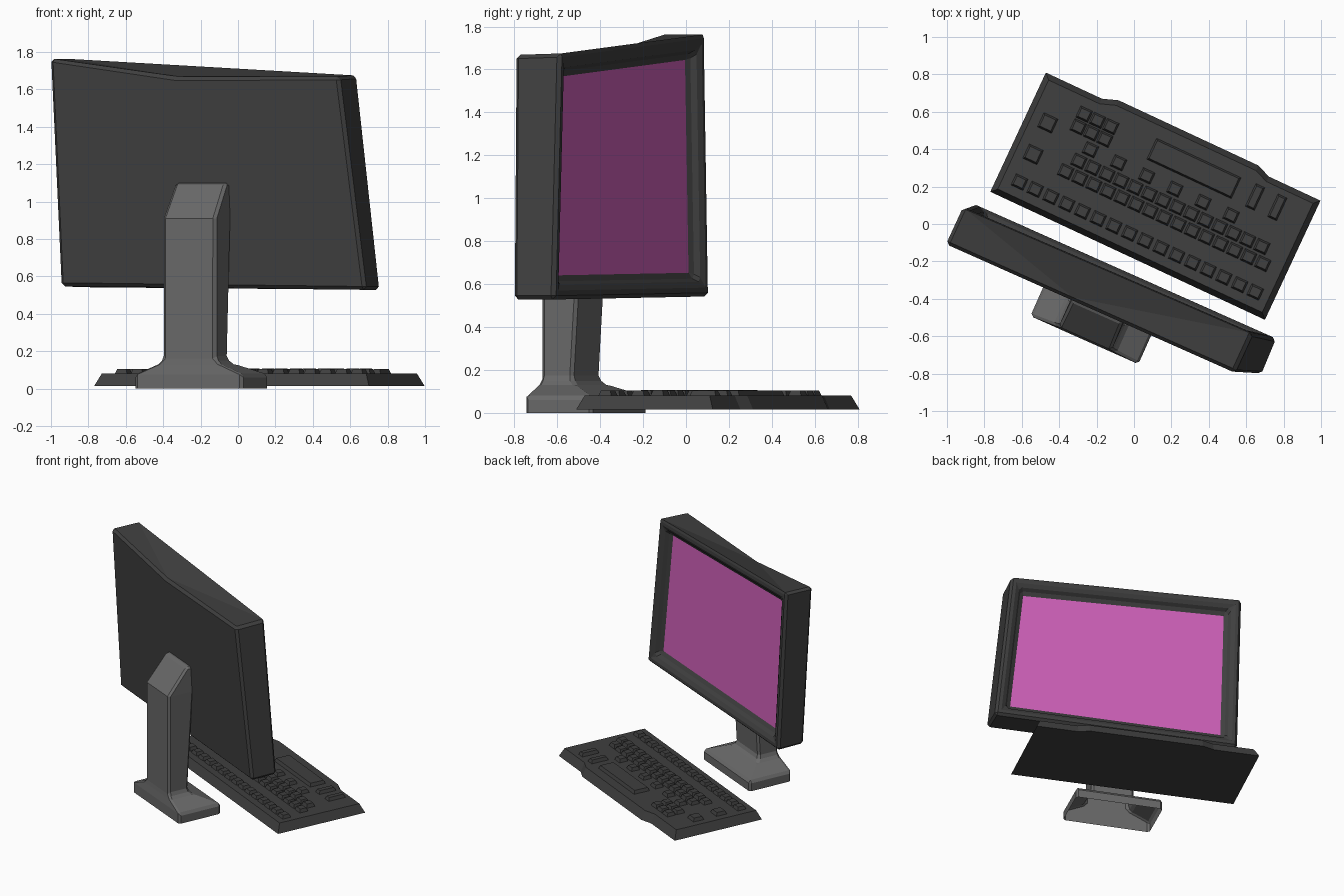
import bpy, bmesh, math

if "Cube" in bpy.data.objects:
    bpy.data.objects.remove(bpy.data.objects["Cube"])


def material(name, rgb):
    m = bpy.data.materials.new(name)
    m.diffuse_color = (*rgb, 1)
    m.use_nodes = True
    m.node_tree.nodes["Principled BSDF"].inputs["Base Color"].default_value = m.diffuse_color
    return m


CHARCOAL = material("charcoal plastic", (0.05, 0.05, 0.05))
GREY = material("stand grey", (0.14, 0.14, 0.14))
MAGENTA = material("magenta screen", (0.64, 0.12, 0.5))


def finish(bm, name, mats, loc, angle, bevel=0, limit=30):
    me = bpy.data.meshes.new(name)
    bm.normal_update()
    bm.to_mesh(me)
    bm.free()
    ob = bpy.data.objects.new(name, me)
    bpy.context.collection.objects.link(ob)
    for m in mats:
        me.materials.append(m)
    ob.location = loc
    ob.rotation_euler.z = math.radians(angle)
    if bevel:
        b = ob.modifiers.new("bevel", 'BEVEL')
        b.width, b.segments, b.material = bevel, 1, 0
        b.limit_method, b.angle_limit = 'ANGLE', math.radians(limit)
    return ob


def loft(bm, rings, bottom=True):
    """Join equal-length rings of points from bottom to top."""
    rs = [[bm.verts.new(p) for p in r] for r in rings]
    n = len(rs[0])
    for a, b in zip(rs, rs[1:]):
        for i in range(n):
            j = (i + 1) % n
            bm.faces.new((a[i], a[j], b[j], b[i]))
    bm.faces.new(rs[-1])
    if bottom:
        bm.faces.new(rs[0][::-1])


def rect(u0, u1, v0, v1, z):
    return [(u0, v0, z), (u1, v0, z), (u1, v1, z), (u0, v1, z)]


# Monitor: slightly crooked box, the rear top edge dips in the middle
bm = bmesh.new()
V = lambda *p: bm.verts.new(p)
blt, brt, mid = V(-.875, -.508, 1.765), V(.817, -.508, 1.668), V(-.137, -.508, 1.665)
blb, brb = V(-.835, -.46, .548), V(.95, -.458, .528)
flt, frt = V(-.872, -.29, 1.765), V(.82, -.275, 1.675)
flb, frb = V(-.83, -.25, .542), V(.945, -.25, .528)
front = bm.faces.new((frb, flb, flt, frt))
for f in ((blb, brb, brt, mid, blt), (flb, blb, blt, flt), (brb, frb, frt, brt),
          (blb, flb, frb, brb), (blt, mid, flt), (mid, frt, flt), (mid, brt, frt)):
    bm.faces.new(f)
bmesh.ops.recalc_face_normals(bm, faces=bm.faces)
bm.normal_update()
# bezel, then recessed screen
bmesh.ops.inset_region(bm, faces=[front], thickness=.06, depth=0, use_even_offset=True)
bm.normal_update()
bmesh.ops.inset_region(bm, faces=[front], thickness=.035, depth=-.055, use_even_offset=True)
front.material_index = 1
finish(bm, "monitor", [CHARCOAL, MAGENTA], (0, 0, 0), -24, .018, 35)

# Stand: flared hollow foot rising into a column with a sloped top
bm = bmesh.new()
sections = [(0, .316, -.675, -.335), (.075, .316, -.675, -.335), (.13, .185, -.668, -.475),
            (.16, .155, -.665, -.505), (.91, .155, -.665, -.46), (1.1, .15, -.51, -.46)]
loft(bm, [rect(.01 - h, .01 + h, v0, v1, z) for z, h, v0, v1 in sections], bottom=False)
finish(bm, "stand", [GREY], (0, 0, 0), -24, .015, 40)

# Keyboard body with a shallow palm bulge and sloped sides
bm = bmesh.new()


def body(d, z):
    return [(-.81 + d, -.353 + d, z), (.81 - d, -.353 + d, z), (.81 - d, .35 - d, z),
            (.505, .35 - d, z), (.43, .38 - d, z), (-.395, .38 - d, z),
            (-.48, .35 - d, z), (-.81 + d, .35 - d, z)]


loft(bm, [body(0, .015), body(.03, .08)])
finish(bm, "keyboard_body", [CHARCOAL], (.115, .15, 0), -25)

# Keys: tapered blocks
bm = bmesh.new()


def key(u, v, w=.072, d=.068, top=.104):
    t = .01
    loft(bm, [rect(u - w / 2, u + w / 2, v - d / 2, v + d / 2, .078),
              rect(u - w / 2 + t, u + w / 2 - t, v - d / 2 + t, v + d / 2 - t, top)], False)


for i in range(16):                      # function row
    key(-.69 + i * .0927, -.24)
for r, (start, n) in enumerate([(-.49, 15), (-.45, 14)]):   # main rows
    for i in range(n):
        key(start + i * .083, -.085 + r * .08, top=.104 + .003 * (i % 2))
for i in range(6):                       # broken third row
    key(-.42 + i * .166, .077)
for i in range(3):                       # small cluster
    for j in range(2):
        key(-.53 + i * .078, .16 + j * .075)
for v in (.11, -.075):                   # two lone keys
    key(-.687, v, .085, .085)
for u in (.485, .616):                   # two tall keys
    key(u, .22, .055, .135)
key(.124, .22, .50, .125)                # space bar
finish(bm, "keyboard_keys", [CHARCOAL], (.115, .15, 0), -25)
